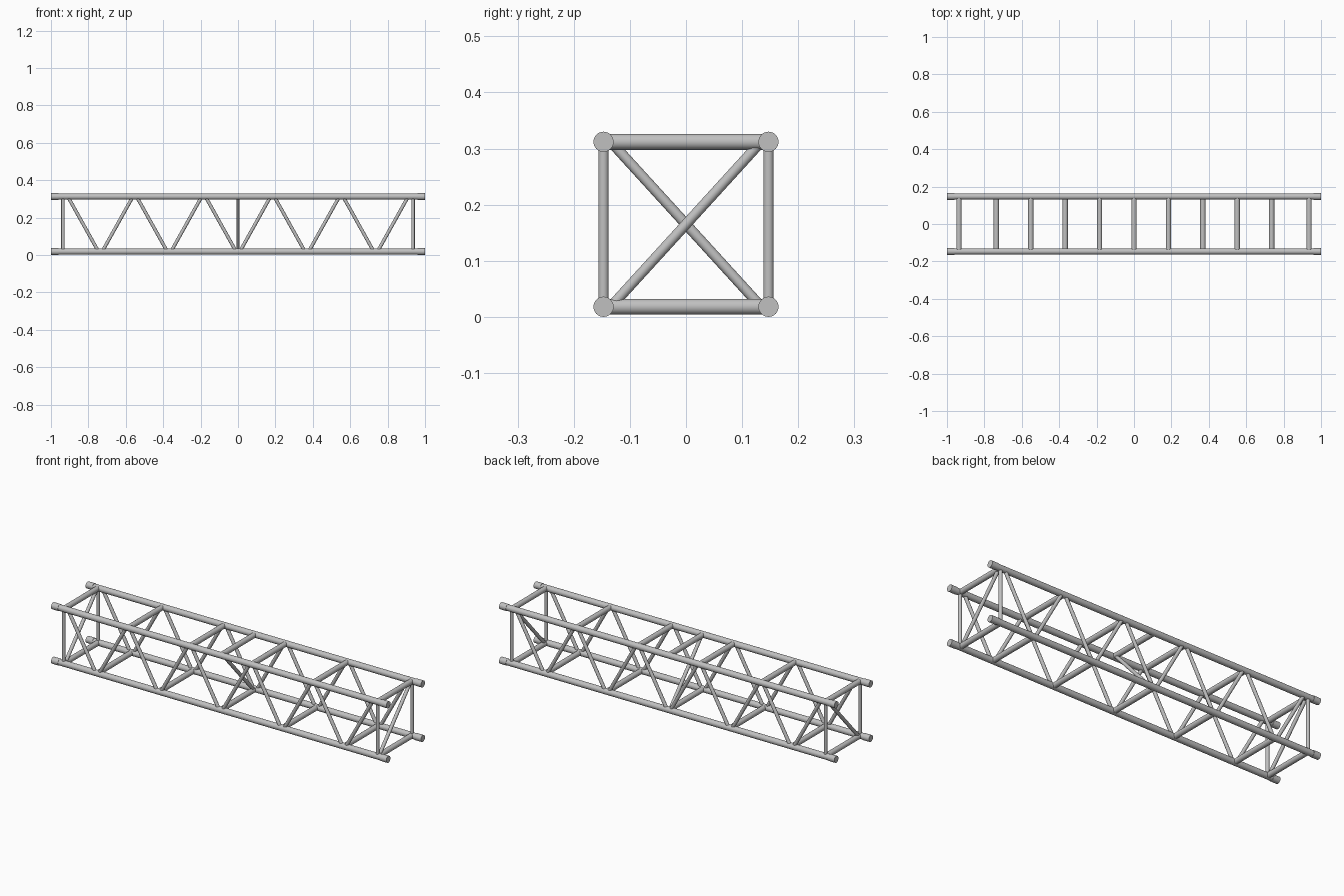
import bpy
from mathutils import Vector

cube = bpy.data.objects.get("Cube")
if cube:
    bpy.data.objects.remove(cube, do_unlink=True)

# Single aluminium grey
metal = bpy.data.materials.new("aluminium_grey")
metal.use_nodes = True
GREY = (0.53, 0.53, 0.53, 1)
metal.diffuse_color = GREY
metal.node_tree.nodes["Principled BSDF"].inputs["Base Color"].default_value = GREY

Y = 0.147                  # chord offset from the centre line
LOW, HIGH = 0.018, 0.312   # chord axis heights
END = 0.936                # end frame position
BAY = 0.184                # spacing of the lacing nodes
GAP = 0.01                 # offset of lacing ends from each node


def tube(name, start, end, radius, sides=24):
    """Round bar between two points."""
    a, b = Vector(start), Vector(end)
    axis = b - a
    bpy.ops.mesh.primitive_cylinder_add(vertices=sides, radius=radius,
                                        depth=axis.length, location=(a + b) / 2)
    bar = bpy.context.object
    bar.name = name
    bar.rotation_euler = axis.to_track_quat("Z", "Y").to_euler()
    bar.data.materials.append(metal)
    bpy.ops.object.shade_smooth_by_angle()
    return bar


# Four main chords with slightly thicker end sleeves
for y in (-Y, Y):
    for z in (LOW, HIGH):
        tube("main_chord", (-0.99, y, z), (0.99, y, z), 0.0162, 32)
        for s in (-1, 1):
            tube("end_sleeve", (s * 0.96, y, z), (s, y, z), 0.018, 32)

# Cross bars joining the two sides
top_nodes = (0, BAY, 3 * BAY, END)
bottom_nodes = (0, 2 * BAY, 4 * BAY, END)
for name, nodes, z in (("top_cross_bar", top_nodes, HIGH),
                       ("bottom_cross_bar", bottom_nodes, LOW)):
    for x in sorted({s * n for n in nodes for s in (-1, 1)}):
        tube(name, (x, -Y, z), (x, Y, z), 0.0142)

# Side faces: end posts and zigzag lacing mirrored about the middle
for y in (-Y, Y):
    for s in (-1, 1):
        tube("end_post", (s * END, y, LOW), (s * END, y, HIGH), 0.0092)
        for i in range(5):
            z0, z1 = (LOW, HIGH) if i % 2 == 0 else (HIGH, LOW)
            tube("side_lacing", (s * (i * BAY + GAP), y, z0),
                 (s * ((i + 1) * BAY - GAP), y, z1), 0.0092)

# Diagonal braces inside the end frames and, reversed, at the middle
for x, lean in ((-END, 1), (0, -1), (END, 1)):
    tube("frame_brace", (x, -lean * 0.134, LOW), (x, lean * 0.134, HIGH), 0.0092)
